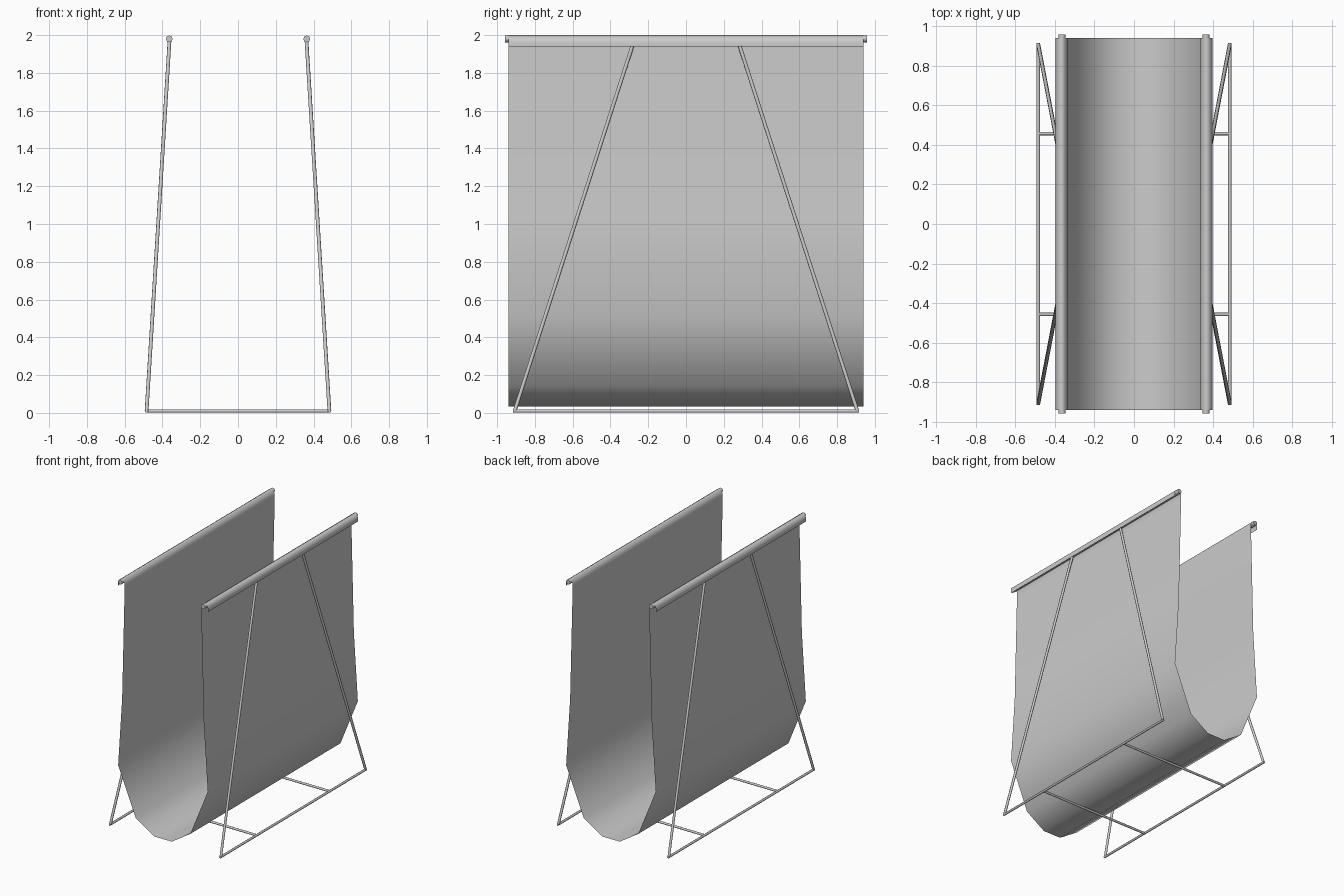
import bpy, bmesh
from mathutils import Vector

if "Cube" in bpy.data.objects:
    bpy.data.objects.remove(bpy.data.objects["Cube"])


def rod(name, a, b, radius, sides=8):
    a, b = Vector(a), Vector(b)
    d = b - a
    bpy.ops.mesh.primitive_cylinder_add(vertices=sides, radius=radius,
                                        depth=d.length, location=(a + b) / 2)
    ob = bpy.context.object
    ob.name = name
    ob.rotation_euler = d.to_track_quat('Z', 'Y').to_euler()
    bpy.ops.object.shade_smooth_by_angle(angle=0.9)
    return ob


# Fabric sling: one U profile hooked over both rails, extruded along y
half = [(0.078, 0.035), (0.24, 0.14), (0.393, 0.515), (0.358, 1.05),
        (0.336, 1.93), (0.336, 1.965), (0.347, 1.988), (0.366, 2.0),
        (0.387, 1.986), (0.396, 1.965), (0.394, 1.94)]
profile = [(-x, z) for x, z in reversed(half)] + half
bm = bmesh.new()
rows = [[bm.verts.new((x, y, z)) for x, z in profile] for y in (-0.94, 0.94)]
for i in range(len(profile) - 1):
    bm.faces.new((rows[0][i], rows[0][i + 1], rows[1][i + 1], rows[1][i]))
me = bpy.data.meshes.new("fabric_sling")
bm.to_mesh(me)
bm.free()
sling = bpy.data.objects.new("fabric_sling", me)
bpy.context.collection.objects.link(sling)
for p in me.polygons:
    p.use_smooth = True

# Side frames: top rail, two splayed legs and a floor rail on each side
for s, side in ((-1, "left"), (1, "right")):
    rod(side + "_top_rail", (s * 0.364, -0.957, 1.98), (s * 0.364, 0.957, 1.98), 0.018)
    rod(side + "_floor_rail", (s * 0.484, -0.915, 0.01), (s * 0.484, 0.915, 0.01), 0.009)
    for t, end in ((-1, "front"), (1, "back")):
        rod(f"{side}_{end}_leg", (s * 0.484, t * 0.907, 0.01),
            (s * 0.362, t * 0.272, 1.98), 0.01)

# Floor crossbars joining the frames
for t, end in ((-1, "front"), (1, "back")):
    rod(end + "_crossbar", (-0.484, t * 0.457, 0.01), (0.484, t * 0.457, 0.01), 0.009)
